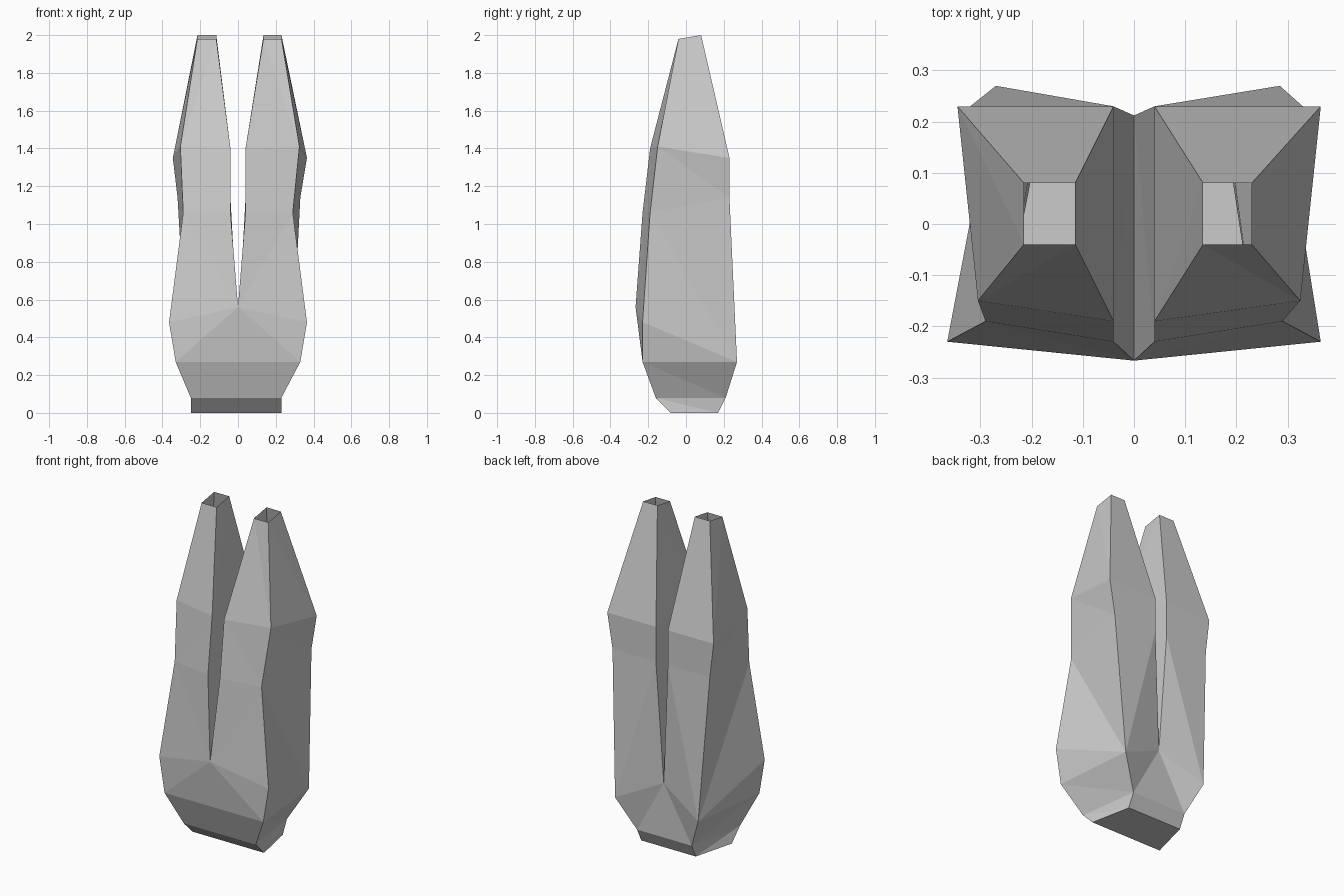
import bpy, bmesh

if "Cube" in bpy.data.objects:
    bpy.data.objects.remove(bpy.data.objects["Cube"])

bm = bmesh.new()

# Outer edge lines of the body: (right x, left x, y, z), base to tip
FRONT = [(.23, .25, -.08, 0), (.23, .25, -.16, .08), (.33, .33, -.23, .27),
         (.365, .365, -.23, .48), (.29, .29, -.19, 1.06),
         (.325, .305, -.15, 1.41), (.23, .215, -.04, 1.98)]
BACK = [(.18, .185, .17, 0), (.18, .185, .21, .08), (.285, .27, .27, .27),
        (.33, .32, .23, 1.14), (.365, .345, .23, 1.35), (.23, .215, .08, 2)]
# Inner edge lines of each prong, above the split
IN_FRONT = [(.04, .04, -.23, 1.06), (.04, .04, -.19, 1.4), (.135, .115, -.04, 1.98)]
IN_BACK = [(.04, .04, .23, 1.14), (.04, .04, .23, 1.35), (.135, .115, .08, 2)]


def line(rows, side):
    return [bm.verts.new((r if side > 0 else -l, y, z)) for r, l, y, z in rows]


def faces(side, *polys):
    for p in polys:
        bm.faces.new(p if side > 0 else p[::-1])


# Ends of the split between the prongs
cf = bm.verts.new((0, -.267, .56))
cb = bm.verts.new((0, .212, .41))

halves = []
for s in (1, -1):
    f, b, i, j = (line(rows, s) for rows in (FRONT, BACK, IN_FRONT, IN_BACK))
    halves.append((f, b))
    # Outer side of the lower body
    faces(s, (f[0], b[0], f[1]), (b[0], b[1], f[1]),
          (f[1], b[1], f[2]), (b[1], b[2], f[2]),
          (f[2], b[2], f[3]), (f[3], b[2], f[4]), (b[2], b[3], f[4]))
    # Front, back and inner faces leading into the prong
    faces(s, (f[2], f[3], cf), (cf, f[3], f[4]), (cf, f[4], i[0]),
          (b[1], cb, b[2]), (b[2], cb, j[0]), (b[2], j[0], b[3]),
          (cf, i[0], cb), (cb, i[0], j[0]))
    # Prong: two four-sided segments with an open tip
    for k in range(2):
        ring = [(f[4 + k], f[5 + k]), (b[3 + k], b[4 + k]),
                (j[k], j[k + 1]), (i[k], i[k + 1])]
        for n in range(4):
            (lo, hi), (lo2, hi2) = ring[n], ring[(n + 1) % 4]
            faces(s, (lo, lo2, hi), (lo2, hi2, hi))

# Faces joining the right and left halves
(fr, br), (fl, bl) = halves
faces(1, (fl[0], bl[0], br[0], fr[0]),
      (fl[0], fr[0], fr[1], fl[1]), (fl[1], fr[1], fr[2], fl[2]),
      (fl[2], fr[2], cf),
      (br[0], bl[0], bl[1], br[1]), (br[1], bl[1], cb))

mesh = bpy.data.meshes.new("forked_body")
bm.to_mesh(mesh)
bm.free()
bpy.context.collection.objects.link(bpy.data.objects.new("forked_body", mesh))
